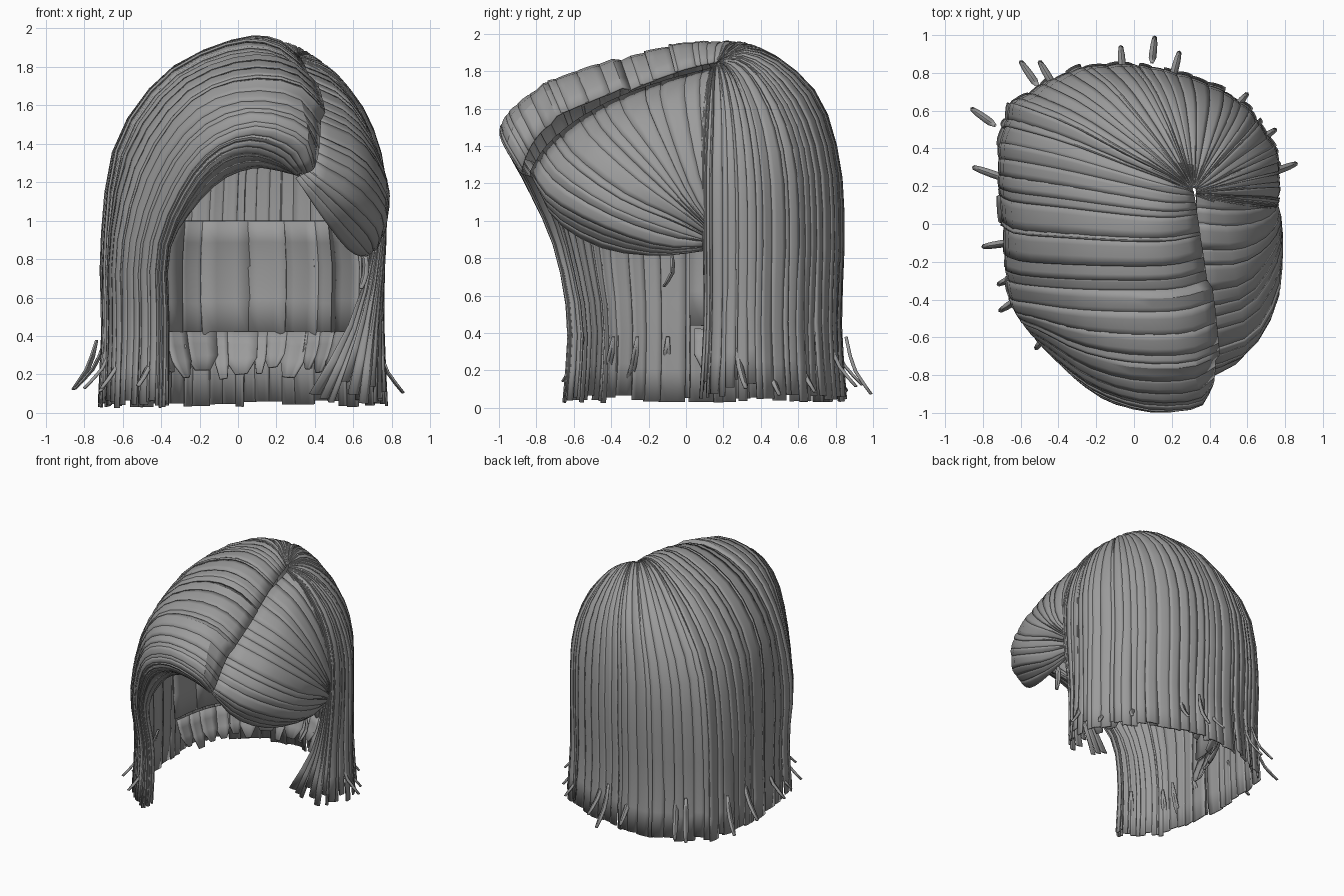
import bpy, bmesh, math, random
from mathutils import Vector as V

if "Cube" in bpy.data.objects:
    bpy.data.objects.remove(bpy.data.objects["Cube"])

random.seed(7)
hair = bpy.data.materials.new("ash_grey_hair")
hair.diffuse_color = (0.33, 0.33, 0.33, 1)
hair.use_nodes = True
hair.node_tree.nodes["Principled BSDF"].inputs["Base Color"].default_value = hair.diffuse_color


def spline(pts, s):
    """Point on a Catmull-Rom curve through pts, s from 0 to 1."""
    n = len(pts) - 1
    f = min(max(s, 0), 1) * n
    i = min(int(f), n - 1)
    f -= i
    b, c = pts[i], pts[i + 1]
    a = pts[i - 1] if i > 0 else b * 2 - c
    d = pts[i + 2] if i + 2 <= n else c * 2 - b
    return b + (c - a) * (f / 2) + (a * 2 - b * 5 + c * 4 - d) * (f * f / 2) \
        + (b * 3 - a - c * 3 + d) * (f ** 3 / 2)


def finish(name, bm, thick):
    me = bpy.data.meshes.new(name)
    bm.to_mesh(me)
    bm.free()
    ob = bpy.data.objects.new(name, me)
    bpy.context.collection.objects.link(ob)
    me.materials.append(hair)
    sol = ob.modifiers.new("thickness", 'SOLIDIFY')
    sol.thickness = thick
    sol.offset = -1
    bpy.ops.object.select_all(action='DESELECT')
    bpy.context.view_layer.objects.active = ob
    ob.select_set(True)
    bpy.ops.object.shade_smooth_by_angle(angle=math.radians(25))
    return ob


def locks(name, keys, n, rows=15, ridge=0.008, thick=0.012, ragged=0.015,
          taper=0.12, flare=0.015, lift=lambda u, t: 0):
    """Cover the surface lofted through key strands with n overlapping locks."""
    keys = [[V(p) for p in k] for k in keys]

    def surf(u, t):
        return spline([spline(k, t) for k in keys], u)

    def normal(u, t):
        e = 0.01
        du = surf(min(u + e, 1), t) - surf(max(u - e, 0), t)
        dt = surf(u, min(t + e, 1)) - surf(u, max(t - e, 0))
        return du.cross(dt).normalized()

    cuts = [0] + [(i + random.uniform(-.35, .35)) / n for i in range(1, n)] + [1]
    bm = bmesh.new()
    for a, b in zip(cuts, cuts[1:]):
        w = b - a
        cols = [max(a - w * .12, 0), a + w * .25, a + w * .7, min(b + w * .05, 1)]
        tilt = random.uniform(-1, 1) * ridge
        h = random.uniform(.2, .7) * ridge
        prof = [-tilt, h - tilt * .4, h + tilt * .4, tilt]
        end = 1 - random.random() * ragged
        kick = random.uniform(-.5, 1) * flare
        grid = []
        for r in range(rows):
            s = r / (rows - 1)
            t = s * end
            squeeze = taper * random.uniform(.5, 1) if r == rows - 1 else 0
            row = []
            for u, o in zip(cols, prof):
                u += ((a + b) / 2 - u) * squeeze
                amp = min(1, .3 + 4 * t)
                off = o * amp + lift(u, t) + kick * max(0, s - .75) * 4
                row.append(bm.verts.new(surf(u, t) + normal(u, t) * off))
            grid.append(row)
        for p, q in zip(grid, grid[1:]):
            for j in range(3):
                bm.faces.new((p[j], p[j + 1], q[j + 1], q[j]))
    return finish(name, bm, thick)


def drop(key):
    """Let a strand hang from its last point down to the hem."""
    x, y, z = key[-1]
    pull = 0.06 if y < -.5 else 0.03 if y < -.3 else 0
    return key + [(x, y * .98 + pull, .45), (x * 1.02, y * 1.01 + pull, .025)]


# strand shared by the sweep and the back
corner = [(.31, .18, 1.86), (.15, .27, 1.95), (-.05, .37, 1.91),
          (-.35, .53, 1.72), (-.58, .62, 1.4), (-.65, .64, .9)]

# big side sweep: rolled front lip, over the head, down the left side
sweep = [
    [(.32, -.76, 1.23), (.2, -.76, 1.26), (.08, -.76, 1.27),
     (-.08, -.74, 1.21), (-.24, -.68, 1.05), (-.36, -.62, .83)],
    [(.31, -.84, 1.24), (.2, -.9, 1.33), (.05, -.93, 1.37),
     (-.1, -.92, 1.32), (-.25, -.83, 1.15), (-.38, -.7, .85)],
    [(.40, -.88, 1.28), (.34, -.97, 1.43), (.1, -.99, 1.51),
     (-.15, -.92, 1.42), (-.33, -.8, 1.2), (-.46, -.66, .85)],
    [(.43, -.75, 1.5), (.29, -.82, 1.65), (0, -.82, 1.67),
     (-.25, -.75, 1.55), (-.46, -.62, 1.25), (-.57, -.55, .85)],
    [(.40, -.4, 1.66), (.25, -.45, 1.79), (0, -.46, 1.81),
     (-.3, -.45, 1.68), (-.54, -.42, 1.35), (-.65, -.4, .88)],
    [(.35, -.05, 1.80), (.18, -.08, 1.92), (-.05, -.08, 1.92),
     (-.38, -.06, 1.75), (-.62, -.04, 1.4), (-.69, 0, .9)],
    [(.32, .15, 1.85), (.2, .16, 1.94), (0, .2, 1.94),
     (-.36, .28, 1.77), (-.63, .33, 1.4), (-.71, .34, .9)],
    corner]


def tier(u, t):
    """Raised middle wave of the sweep, fading out down the side."""
    return 0.035 * max(0, 1 - t * 1.8) if .45 < u < .6 else 0


locks("side_sweep", [drop(k) for k in sweep], 30, rows=18, lift=tier)

# back: strands fanning out of the crown
side = [(.33, .18, 1.85), (.43, .22, 1.82), (.53, .27, 1.74),
        (.66, .33, 1.55), (.75, .37, 1.25), (.76, .38, .9)]
back = [drop(k) for k in (
    corner,
    [(.31, .19, 1.86), (.2, .33, 1.93), (.06, .5, 1.86),
     (-.12, .7, 1.65), (-.25, .8, 1.3), (-.28, .82, .9)],
    [(.315, .19, 1.86), (.29, .33, 1.91), (.25, .52, 1.83),
     (.2, .7, 1.63), (.15, .8, 1.3), (.14, .82, .9)],
    [(.32, .19, 1.86), (.38, .3, 1.86), (.45, .42, 1.77),
     (.52, .55, 1.57), (.55, .63, 1.3), (.55, .65, .9)],
    side)]
locks("back_hair", back, 25, rows=16)

# right side curtain, curling inwards at its front edge
curtain = [
    drop(side),
    [(.33, .16, 1.84), (.43, .15, 1.8), (.54, .14, 1.72), (.68, .13, 1.52),
     (.76, .12, 1.25), (.76, .12, .9), (.72, .12, .45), (.7, .1, .03)],
    [(.33, .15, 1.83), (.42, .12, 1.78), (.53, .1, 1.69), (.66, .08, 1.48),
     (.73, .09, 1.22), (.69, .1, .85), (.57, .12, .45), (.34, .13, .06)]]
locks("right_curtain", curtain, 14, rows=16, taper=.3, ragged=.05)

# right front piece, swept from the parting back behind the ear
swept = [
    [(.33, .18, 1.83), (.48, .16, 1.76), (.65, .15, 1.55), (.74, .16, 1.25), (.74, .2, .97)],
    [(.34, -.15, 1.74), (.55, -.15, 1.64), (.7, -.08, 1.42), (.77, .03, 1.15), (.74, .16, .95)],
    [(.35, -.45, 1.62), (.6, -.38, 1.5), (.75, -.18, 1.28), (.78, 0, 1.08), (.73, .15, .93)],
    [(.36, -.7, 1.45), (.63, -.6, 1.32), (.77, -.34, 1.13), (.77, -.05, 1.0), (.72, .14, .9)],
    [(.36, -.83, 1.27), (.57, -.71, 1.12), (.72, -.43, .97), (.73, -.12, .87), (.7, .13, .87)],
    [(.30, -.80, 1.22), (.45, -.7, 1.0), (.57, -.45, .85), (.65, -.15, .81), (.68, .12, .84)]]
locks("right_swept_front", swept, 16, rows=11, taper=0, flare=0, ragged=0)


def arc(first, last, profile, n=7):
    """Key strands round the nape; profile holds radius and height pairs."""
    keys = []
    for i in range(n):
        ang = math.radians(first + (last - first) * i / (n - 1))
        keys.append([(.02 + math.cos(ang) * r * .84, .02 + math.sin(ang) * r, z)
                     for r, z in profile])
    return keys


# broad inner panels, then a jagged nape fringe leaning in below them
locks("inner_lining", arc(180, 12, ((.7, 1.0), (.74, .75), (.72, .36))), 9,
      rows=5, taper=.05, flare=0, ragged=.1)
locks("nape_fringe", arc(178, 14, ((.72, .42), (.68, .3), (.6, .17))), 16,
      rows=4, taper=.7, ragged=.25)

# thin flicked ends around the hem
bm = bmesh.new()


def flick(root, tip, width=.02):
    root, tip = V(root), V(tip)
    out = V((tip.x - root.x, tip.y - root.y, 0)).normalized()
    across = V((-out.y, out.x, 0))
    mid = root.lerp(tip, .55) - out * .03
    rows = []
    for s, w in ((0, .5), (.3, 1), (.55, 1), (.8, .9), (1, .6)):
        p = spline([root, mid, tip], s)
        rows.append([bm.verts.new(p - across * width * w), bm.verts.new(p + out * .008),
                     bm.verts.new(p + across * width * w)])
    for p, q in zip(rows, rows[1:]):
        for j in range(2):
            bm.faces.new((p[j], q[j], q[j + 1], p[j + 1]))


for x, y in ((-.86, .61), (-.85, .3), (-.8, -.12), (-.72, -.32), (-.71, -.46),
             (-.52, -.66), (-.6, .86), (-.5, .86), (-.07, .94), (.11, .99),
             (.24, .91), (.6, .69), (.75, .5), (.86, .32)):
    d = V((x, y, 0)).normalized() * random.uniform(.13, .17)
    flick((x - d.x, y - d.y, .38), (x, y, random.uniform(.07, .15)))
# loose wisp in front of the ear
flick((.66, -.08, .83), (.64, -.12, .65))
finish("flicked_ends", bm, .01)
